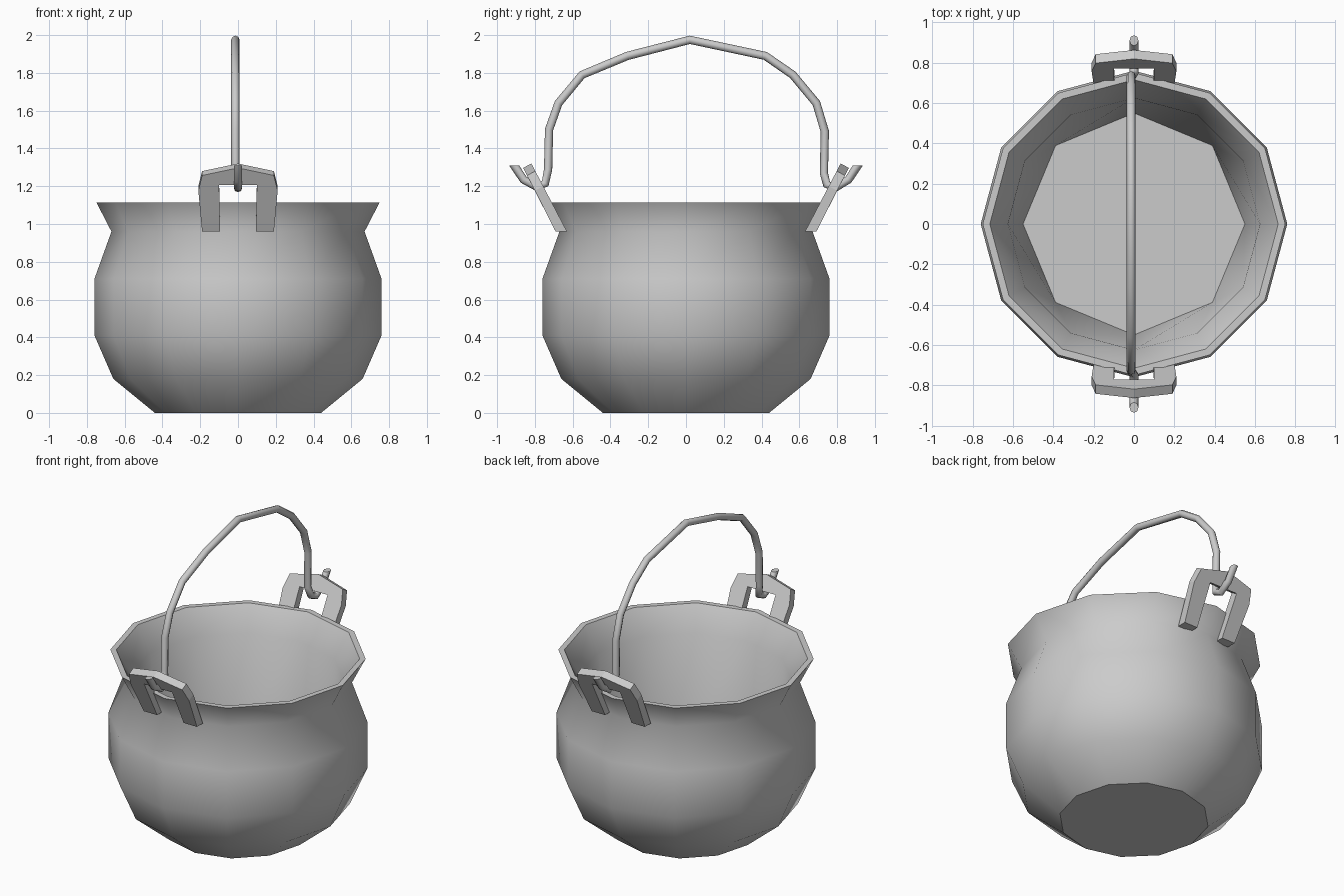
import bpy, bmesh
from math import sin, cos, pi, radians
from mathutils import Vector

if "Cube" in bpy.data.objects:
    bpy.data.objects.remove(bpy.data.objects["Cube"])

iron = bpy.data.materials.new("grey iron")
iron.use_nodes = True
GREY = (0.6, 0.6, 0.6, 1)
iron.diffuse_color = GREY
iron.node_tree.nodes["Principled BSDF"].inputs["Base Color"].default_value = GREY


def finish(bm, name):
    bmesh.ops.recalc_face_normals(bm, faces=bm.faces)
    mesh = bpy.data.meshes.new(name)
    bm.to_mesh(mesh)
    bm.free()
    mesh.materials.append(iron)
    ob = bpy.data.objects.new(name, mesh)
    bpy.context.collection.objects.link(ob)
    return ob


def ring(bm, r, z, sides=12):
    angles = [2 * pi * i / sides for i in range(sides)]
    return [bm.verts.new((r * cos(a), r * sin(a), z)) for a in angles]


def skin(bm, a, b):
    for k in range(len(a)):
        bm.faces.new((a[k - 1], a[k], b[k], b[k - 1]))


# Pot: twelve-sided shell, outside from the base up, then over the rim to the neck
bm = bmesh.new()
profile = [(0.44, 0), (0.66, 0.18), (0.76, 0.41), (0.76, 0.71), (0.67, 0.96),
           (0.75, 1.115), (0.715, 1.115), (0.625, 0.96)]
rings = [ring(bm, r, z) for r, z in profile]
for lower, upper in zip(rings, rings[1:]):
    skin(bm, lower, upper)

# Inner wall narrows from twelve sides to an octagonal floor, quarter by quarter
floor = ring(bm, 0.55, 0.2, 8)
neck = rings[-1]
for q in range(4):
    n = [neck[(3 * q + k) % 12] for k in range(4)]
    f = [floor[(2 * q + k) % 8] for k in range(3)]
    bm.faces.new((n[0], n[1], f[1], f[0]))
    bm.faces.new((n[1], n[2], f[1]))
    bm.faces.new((n[2], n[3], f[2], f[1]))
bm.faces.new(rings[0])
bm.faces.new(floor)
for face in bm.faces:
    face.smooth = True
for loop in (rings[0], rings[5], rings[6], floor):   # crisp base, rim and floor
    for k in range(len(loop)):
        bm.edges.get((loop[k - 1], loop[k])).smooth = False
finish(bm, "pot")


# Lugs: leaning arched plates on the front and back of the neck
half = [(0.095, 0.96), (0.19, 0.96), (0.21, 1.2), (0.19, 1.28)]
outline = ([(0.1, 1.23)] + half + [(0, 1.32)]
           + [(-x, z) for x, z in reversed(half)] + [(-0.1, 1.23)])
for name, side in (("front_lug", -1), ("back_lug", 1)):
    bm = bmesh.new()
    inner, outer = [], []
    for x, z in outline:
        y = 0.63 + (z - 0.96) * 0.524
        foot = z < 1
        inner.append(bm.verts.new((x, side * y, z)))
        outer.append(bm.verts.new((x, side * (y + (0.06 if foot else 0.044)),
                                   z if foot else z - 0.023)))
    bm.faces.new(inner)
    bm.faces.new(outer)
    skin(bm, inner, outer)
    finish(bm, name)


# Handle: thin bail swept along a bent path, hooked through both lugs
path = [(-0.91, 1.31), (-0.86, 1.235), (-0.79, 1.195), (-0.745, 1.215), (-0.73, 1.29),
        (-0.725, 1.5), (-0.675, 1.64), (-0.55, 1.79), (-0.31, 1.89), (0.02, 1.975),
        (0.42, 1.89), (0.565, 1.79), (0.69, 1.64), (0.735, 1.49), (0.73, 1.27),
        (0.745, 1.21), (0.79, 1.19), (0.86, 1.235), (0.91, 1.31)]
SIDES, RADIUS = 8, 0.022
pts = [Vector((0 if z < 1.25 or abs(y) > 0.8 else -0.014, y, z)) for y, z in path]
bm = bmesh.new()
loops = []
for i, p in enumerate(pts):
    if 0 < i < len(pts) - 1:
        t = ((p - pts[i - 1]).normalized() + (pts[i + 1] - p).normalized()).normalized()
        n = Vector((0, -t.z, t.y))
    else:                       # tips are cut level
        n = Vector((0, 1.2 if i == 0 else -1.2, 0))
    loops.append([bm.verts.new(p + RADIUS * (cos(a) * Vector((1, 0, 0)) + sin(a) * n))
                  for a in (2 * pi * k / SIDES for k in range(SIDES))])
for a, b in zip(loops, loops[1:]):
    skin(bm, a, b)
bm.faces.new(loops[0])
bm.faces.new(loops[-1])
handle = finish(bm, "handle")
bpy.ops.object.select_all(action='DESELECT')
handle.select_set(True)
bpy.context.view_layer.objects.active = handle
bpy.ops.object.shade_smooth_by_angle(angle=radians(50))
